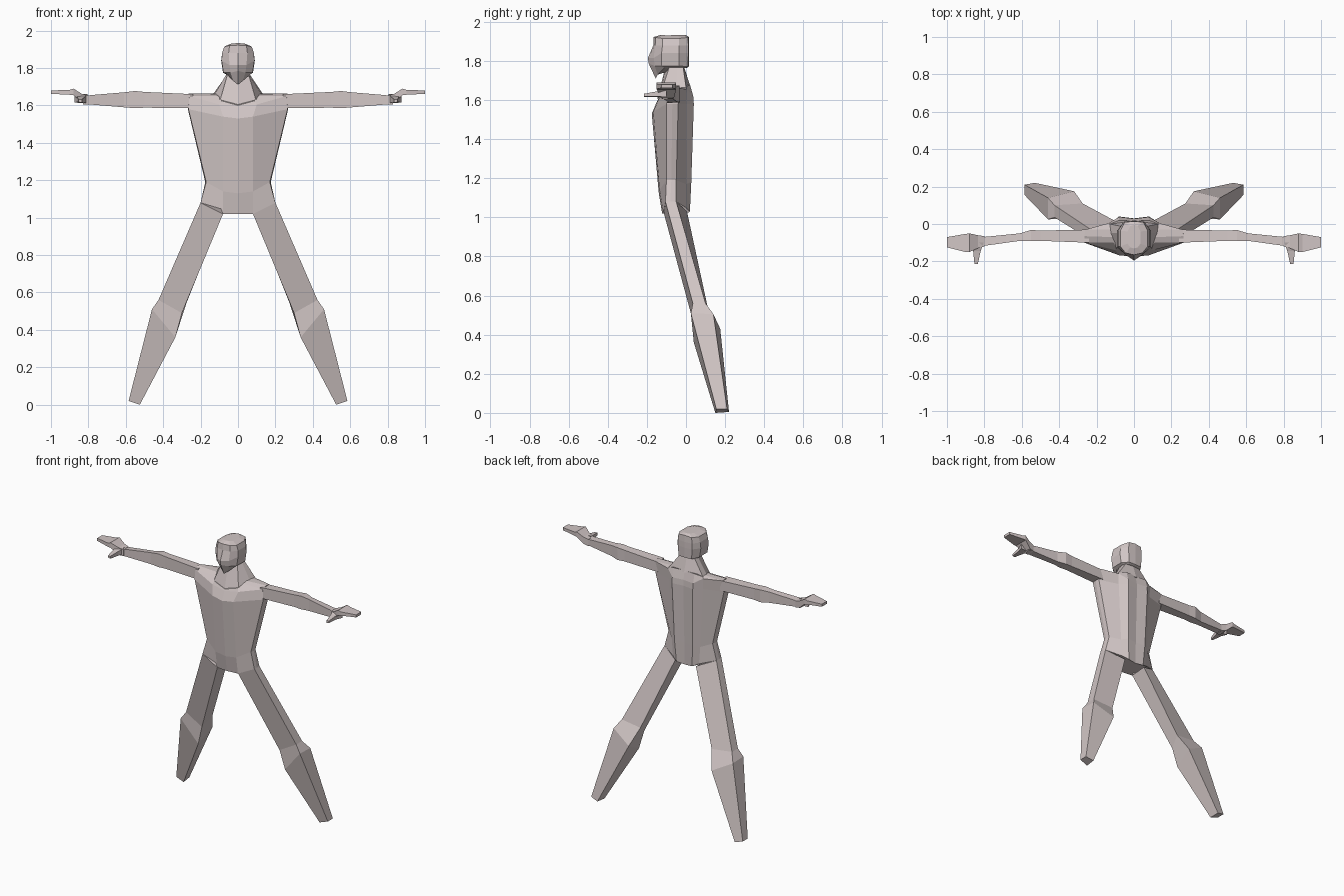
import bpy, bmesh

skin = bpy.data.materials.new("pale_skin")
skin.diffuse_color = (0.64, 0.565, 0.56, 1)


def loft(name, rings):
    """Skin a closed tube through rings of equal point count."""
    bm = bmesh.new()
    loops = [[bm.verts.new(p) for p in r] for r in rings]
    n = len(loops[0])
    for a, b in zip(loops, loops[1:]):
        for i in range(n):
            j = (i + 1) % n
            bm.faces.new((a[i], a[j], b[j], b[i]))
    bm.faces.new(loops[0])
    bm.faces.new(loops[-1][::-1])
    bmesh.ops.recalc_face_normals(bm, faces=bm.faces)
    me = bpy.data.meshes.new(name)
    bm.to_mesh(me)
    bm.free()
    me.materials.append(skin)
    ob = bpy.data.objects.new(name, me)
    bpy.context.collection.objects.link(ob)
    return ob


def full(half):
    """Complete a front-to-back half ring with its mirror image."""
    return half + [(-x, y, z) for x, y, z in half[-2:0:-1]]


def pair(name, rings):
    """Build a limb on both sides."""
    for side, s in (("right", 1), ("left", -1)):
        loft(f"{side}_{name}", [[(s * x, y, z) for x, y, z in r] for r in rings])


# torso: neck base, shoulders, chest, waist, hips
loft("torso", [full(r) for r in (
    [(0, -.145, 1.60), (.09, -.13, 1.625), (.11, -.10, 1.65), (.115, -.07, 1.66),
     (.12, -.03, 1.665), (.13, 0, 1.665), (.08, .02, 1.68), (0, .015, 1.68)],
    [(0, -.15, 1.59), (.10, -.14, 1.605), (.26, -.10, 1.65), (.265, -.065, 1.665),
     (.26, -.03, 1.66), (.135, .005, 1.655), (.08, .037, 1.62), (0, .028, 1.62)],
    [(0, -.175, 1.53), (.08, -.167, 1.54), (.265, -.10, 1.58), (.268, -.07, 1.58),
     (.265, -.04, 1.58), (.13, 0, 1.58), (.08, .04, 1.58), (0, .03, 1.58)],
    [(0, -.14, 1.13), (.08, -.135, 1.14), (.17, -.10, 1.19), (.175, -.075, 1.19),
     (.17, -.05, 1.19), (.11, 0, 1.17), (.07, .027, 1.18), (0, .018, 1.18)],
    [(0, -.122, 1.02), (.08, -.115, 1.02), (.20, -.105, 1.08), (.20, -.08, 1.08),
     (.20, -.05, 1.08), (.10, 0, 1.05), (.06, .02, 1.03), (0, .015, 1.025)],
)])

# neck flaring into the upper back
loft("neck", [full(r) for r in (
    [(0, -.105, 1.77), (.055, -.085, 1.77), (.06, -.045, 1.77),
     (.055, -.015, 1.77), (0, -.01, 1.77)],
    [(0, -.147, 1.605), (.095, -.13, 1.63), (.125, -.05, 1.66),
     (.13, 0, 1.665), (0, .022, 1.67)],
)])

# head with pointed chin
loft("head", [full(r) for r in (
    [(0, -.155, 1.71), (.025, -.145, 1.73), (.055, -.11, 1.765),
     (.06, -.03, 1.765), (.04, 0, 1.765), (0, .005, 1.765)],
    [(0, -.19, 1.785), (.04, -.16, 1.775), (.078, -.125, 1.775),
     (.08, -.035, 1.775), (.05, .01, 1.77), (0, .014, 1.77)],
    [(0, -.195, 1.815), (.045, -.165, 1.815), (.088, -.125, 1.84),
     (.09, -.035, 1.84), (.055, .012, 1.84), (0, .016, 1.84)],
    [(0, -.167, 1.88), (.05, -.158, 1.88), (.085, -.12, 1.88),
     (.085, -.035, 1.88), (.055, .012, 1.88), (0, .016, 1.88)],
    [(0, -.165, 1.922), (.045, -.155, 1.92), (.073, -.12, 1.915),
     (.073, -.035, 1.915), (.05, .01, 1.92), (0, .014, 1.925)],
    [(0, -.13, 1.933), (.02, -.125, 1.932), (.035, -.105, 1.931),
     (.035, -.04, 1.931), (.02, -.01, 1.932), (0, -.005, 1.933)],
)])

# arms: lower front, upper front, upper back, lower back at each station
pair("arm", [[(x, yf, zb), (x, yf, zt), (x, yb, zt - .003), (x, yb, zb + .003)]
             for x, yf, yb, zb, zt in (
    (.24, -.10, -.03, 1.585, 1.66),
    (.50, -.09, -.035, 1.588, 1.672),
    (.55, -.09, -.032, 1.585, 1.677),
    (.61, -.09, -.05, 1.59, 1.67),
    (.79, -.115, -.068, 1.605, 1.655),
    (.83, -.12, -.07, 1.605, 1.645))])

# flat hands, raised beyond the wrist
pair("hand", [[(x, yf, zb), (x, yf, zt), (x, yb, zt), (x, yb, zb)]
              for x, yf, yb, zb, zt in (
    (.80, -.12, -.065, 1.605, 1.652),
    (.835, -.13, -.06, 1.615, 1.662),
    (.88, -.15, -.05, 1.655, 1.69),
    (.90, -.15, -.053, 1.657, 1.683),
    (1.0, -.125, -.07, 1.662, 1.68))])

# thumbs pointing forward
pair("thumb", [[(x0, y, zb), (x1, y, zb + .003), (x1, y, zt), (x0, y, zt)]
               for y, x0, x1, zb, zt in (
    (-.10, .805, .875, 1.612, 1.66),
    (-.145, .82, .86, 1.615, 1.645),
    (-.215, .835, .853, 1.615, 1.632))])

# legs: outer front, outer back, inner back, inner front at hip, knee, calf, foot
pair("leg", [
    [(.20, -.105, 1.08), (.20, -.05, 1.08), (.08, .005, 1.03), (.08, -.113, 1.02)],
    [(.425, .035, .56), (.425, .10, .56), (.275, .11, .545), (.30, .03, .49)],
    [(.46, .025, .51), (.46, .14, .505), (.32, .175, .43), (.335, .04, .36)],
    [(.585, .155, .02), (.585, .21, .02), (.53, .22, .005), (.525, .15, 0)],
])
